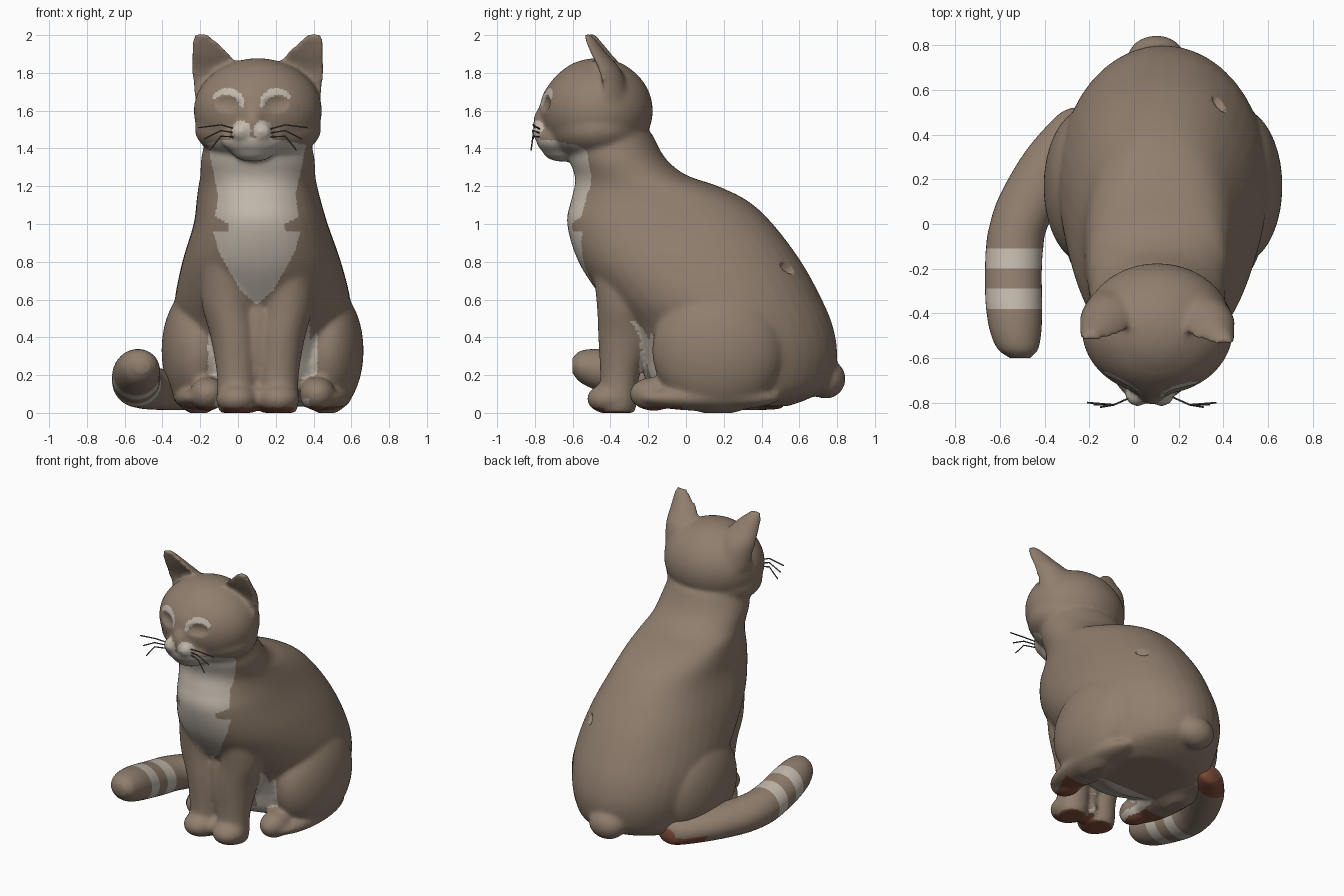
import bpy, bmesh, math
from mathutils import Matrix, Vector


def material(name, rgb):
    m = bpy.data.materials.new(name)
    m.diffuse_color = (*rgb, 1)
    return m


BROWN = material("brown fur", (0.28, 0.21, 0.155))
LIGHT = material("light fur", (0.55, 0.49, 0.42))
RED = material("red brown pads", (0.22, 0.075, 0.045))
DARK = material("dark whisker", (0.09, 0.08, 0.07))


def ball(bm, c, r):
    mat = Matrix.Translation(c) @ Matrix.Diagonal((*r, 1))
    bmesh.ops.create_uvsphere(bm, u_segments=40, v_segments=24, radius=1, matrix=mat)


def spline(rows, t):
    """Catmull-Rom blend through rows of numbers."""
    i = min(int(t), len(rows) - 2)
    f = t - i
    a, b, c, d = (rows[max(0, min(len(rows) - 1, i + k))] for k in (-1, 0, 1, 2))
    return [0.5 * (2 * q + (r - p) * f + (2 * p - 5 * q + 4 * r - s) * f * f
                   + (3 * q - p - 3 * r + s) * f ** 3) for p, q, r, s in zip(a, b, c, d)]


def loft(bm, rows, axis="Z", front=1.0, steps=6, n=40):
    """Skin rings (x, y, z, ra, rb, squareness) lying across the given axis."""
    rings = []
    for k in range((len(rows) - 1) * steps + 1):
        x, y, z, ra, rb, *sq = spline(rows, k / steps)
        sq = sq[0] if sq else 1
        ring = []
        for j in range(n):
            a = 2 * math.pi * j / n
            c, s = (math.copysign(abs(t) ** sq, t) for t in (math.cos(a), math.sin(a)))
            u, v = ra * c, rb * s * (front if s < 0 else 1)
            p = (x + u, y + v, z) if axis == "Z" else (x + u, y, z + v)
            ring.append(bm.verts.new(p))
        rings.append(ring)
    faces = [bm.faces.new(rings[0]), bm.faces.new(rings[-1][::-1])]
    for r, s in zip(rings, rings[1:]):
        for j in range(n):
            faces.append(bm.faces.new((r[j], s[j], s[j - 1], r[j - 1])))
    bmesh.ops.recalc_face_normals(bm, faces=faces)


def finish(bm, name, mats):
    me = bpy.data.meshes.new(name)
    bm.to_mesh(me)
    bm.free()
    for m in mats:
        me.materials.append(m)
    ob = bpy.data.objects.new(name, me)
    bpy.context.collection.objects.link(ob)
    return ob


# ---- body, head, legs and ears, fused into one smooth skin
bm = bmesh.new()
torso = [  # z, front y, back y, half width, centre x, squareness
    (0.035, 0.02, 0.54, 0.28, 0.13, 1), (0.08, -0.06, 0.66, 0.36, 0.13, 1),
    (0.15, -0.20, 0.76, 0.40, 0.13, 1), (0.30, -0.25, 0.80, 0.44, 0.13, 1),
    (0.45, -0.32, 0.78, 0.465, 0.13, 1), (0.60, -0.44, 0.72, 0.465, 0.13, 0.97),
    (0.80, -0.57, 0.61, 0.42, 0.125, 0.89),
    (1.00, -0.63, 0.46, 0.355, 0.12, 0.87), (1.12, -0.61, 0.33, 0.33, 0.11, 0.9),
    (1.20, -0.59, 0.17, 0.315, 0.105, 0.93), (1.26, -0.59, 0.00, 0.305, 0.105, 0.95),
    (1.35, -0.62, -0.11, 0.30, 0.105, 0.97), (1.48, -0.64, -0.18, 0.27, 0.105, 1)]
loft(bm, [(c, (f + b) / 2, z, w, (b - f) / 2, q) for z, f, b, w, c, q in torso])
ball(bm, (0.10, 0.74, 0.18), (0.13, 0.105, 0.105))      # tail stump
ball(bm, (0.105, -0.47, 1.60), (0.34, 0.295, 0.275))    # skull
ball(bm, (0.105, -0.47, 1.72), (0.25, 0.23, 0.158))     # crown
ball(bm, (0.105, -0.47, 1.50), (0.335, 0.26, 0.17))     # cheeks
ball(bm, (0.09, -0.60, 1.60), (0.20, 0.175, 0.20))      # face
ball(bm, (0.08, -0.68, 1.54), (0.08, 0.13, 0.12))       # nose ridge
ball(bm, (0.08, -0.68, 1.45), (0.17, 0.115, 0.09))      # muzzle
ball(bm, (0.08, -0.66, 1.39), (0.12, 0.10, 0.06))       # chin
ball(bm, (0.105, -0.33, 0.42), (0.08, 0.10, 0.34))      # fur between front legs
ball(bm, (0.105, -0.36, 0.08), (0.05, 0.10, 0.07))
for s in (-1, 1):
    ball(bm, (0.07 + s * 0.055, -0.77, 1.49), (0.055, 0.048, 0.05))     # whisker pad
    ball(bm, (0.13 + s * 0.34, 0.17, 0.33), (0.195, 0.35, 0.34))        # thigh
    ball(bm, (0.13 + s * 0.29, -0.17, 0.10), (0.095, 0.13, 0.09))       # hind paw
    ball(bm, (0.13 + s * 0.33, 0.12, 0.08), (0.14, 0.38, 0.07))         # hind foot
    ball(bm, (0.105 + s * 0.112, -0.41, 0.075), (0.11, 0.115, 0.08))    # front paw
    leg = [(0.16, -0.33, 0.88, 0.13, 0.18), (0.16, -0.315, 0.60, 0.14, 0.16),
           (0.125, -0.32, 0.40, 0.125, 0.145), (0.112, -0.35, 0.20, 0.105, 0.105),
           (0.112, -0.36, 0.06, 0.105, 0.10), (0.112, -0.36, 0.0, 0.09, 0.09)]
    loft(bm, [(0.105 + s * d, *r) for d, *r in leg])
    ear = [(0.19, -0.42, 1.64, 0.14, 0.14), (0.215, -0.455, 1.80, 0.135, 0.13),
           (0.25, -0.50, 1.90, 0.10, 0.095), (0.29, -0.53, 1.98, 0.056, 0.06),
           (0.30, -0.535, 2.01, 0.032, 0.035)]
    loft(bm, [(0.105 + s * d, y - 0.01 * s, *r) for d, y, *r in ear], front=-0.15)

body = finish(bm, "cat_body", (BROWN, LIGHT, RED))
bpy.context.view_layer.objects.active = body
body.select_set(True)
remesh = body.modifiers.new("fuse", "REMESH")
remesh.mode = "VOXEL"
remesh.voxel_size = 0.0115
smooth = body.modifiers.new("soften", "SMOOTH")
smooth.factor = 0.5
smooth.iterations = 20
for name in ("fuse", "soften"):
    bpy.ops.object.modifier_apply(modifier=name)

me = body.data
# sunken closed eyes and the small nick in the back
for v in me.vertices:
    x, y, z = v.co
    e = ((abs(x - 0.075) - 0.125) / 0.075) ** 2 + ((z - 1.635) / 0.045) ** 2
    if y < -0.55 and e < 1:
        v.co.y += 0.02 * (1 - e)
    if y > 0.3 and math.hypot(x - 0.38, z - 0.765) < 0.027:
        v.co += Vector((-0.015, -0.025, -0.015))
    v.co.z = max(v.co.z, 0)

CHEST = [(0.57, 0.0), (0.65, 0.085), (0.75, 0.145), (0.85, 0.20), (0.955, 0.23),
         (0.965, 0.15), (1.0, 0.15), (1.04, 0.22), (1.15, 0.205), (1.3, 0.235), (1.42, 0.26)]


def chest_width(z):
    for (a, p), (b, q) in zip(CHEST, CHEST[1:]):
        if a <= z <= b:
            return p + (q - p) * (z - a) / (b - a)
    return -1


def fur(c, n):
    x, y, z = c
    u, w = abs(x - 0.075), abs(x - 0.13)
    if z < 0.035 and n.z < -0.7 and y < -0.02:                   # paw pads
        return 2
    if n.z < -0.35 and 0.035 < z < 0.5 and w < 0.25 and -0.3 < y < 0.1:
        return 1                                                 # belly
    if -0.165 - 0.25 * (0.5 - z) < y < -0.08 and 0.18 < z < 0.5 and n.z < 0.5 \
            and 0.15 < w < 0.29 and n.y < 0.3:
        return 1                                                 # flank strip
    if y < -0.4 and n.y < 0 and abs(x - 0.1) < chest_width(z):   # bib
        return 1
    if y < -0.56 and 1.3 < z < 1.455 - 0.5 * u * u and abs(x - 0.1) < 0.28:
        return 1                                                 # jaw
    if y < -0.7 and math.hypot(u - 0.058, z - 1.495) < 0.052:    # whisker pads
        return 1
    if y < -0.55 and z > 1.62 + 0.3 * (u - 0.05):                # brows
        outer = ((u - 0.13) / 0.09) ** 2 + ((z - 1.63) / 0.09) ** 2
        inner = ((u - 0.14) / 0.075) ** 2 + ((z - 1.615) / 0.068) ** 2
        if outer < 1 < inner:
            return 1
    return 0


for p in me.polygons:
    p.material_index = fur(p.center, p.normal)
    p.use_smooth = True

# ---- tail, with two light rings
bm = bmesh.new()
loft(bm, [(-0.22, 0.52, 0.09, 0.06, 0.05), (-0.24, 0.48, 0.10, 0.11, 0.08),
          (-0.34, 0.32, 0.115, 0.15, 0.10), (-0.46, 0.12, 0.13, 0.145, 0.112),
          (-0.52, -0.02, 0.145, 0.13, 0.118), (-0.535, -0.11, 0.155, 0.128, 0.12),
          (-0.54, -0.20, 0.17, 0.127, 0.12), (-0.54, -0.29, 0.19, 0.127, 0.12),
          (-0.537, -0.38, 0.21, 0.125, 0.118), (-0.53, -0.48, 0.23, 0.115, 0.108),
          (-0.52, -0.56, 0.245, 0.09, 0.082), (-0.51, -0.60, 0.25, 0.045, 0.04)], axis="Y")
tail = finish(bm, "tail", (BROWN, LIGHT, RED))
for p in tail.data.polygons:
    x, y, z = p.center
    if -0.2 < y < -0.11 or -0.38 < y < -0.29:
        p.material_index = 1
    elif y > 0.38 and z < 0.09:
        p.material_index = 2
    p.use_smooth = True

# ---- whiskers
cu = bpy.data.curves.new("whiskers", "CURVE")
cu.dimensions = "3D"
cu.bevel_depth = 0.004
cu.bevel_resolution = 1
cu.materials.append(DARK)
for s in (-1, 1):
    for k, drop in enumerate((0.0, 0.05, 0.10)):
        pts = [(0.08 + s * 0.08, -0.77, 1.50 - 0.02 * k),
               (0.08 + s * 0.17, -0.81, 1.525 - 0.6 * drop),
               (0.08 + s * (0.29 - 0.03 * k), -0.80 - 0.01 * k, 1.51 - 1.2 * drop)]
        sp = cu.splines.new("POLY")
        sp.points.add(2)
        for q, p in zip(sp.points, pts):
            q.co = (*p, 1)
bpy.context.collection.objects.link(bpy.data.objects.new("whiskers", cu))
